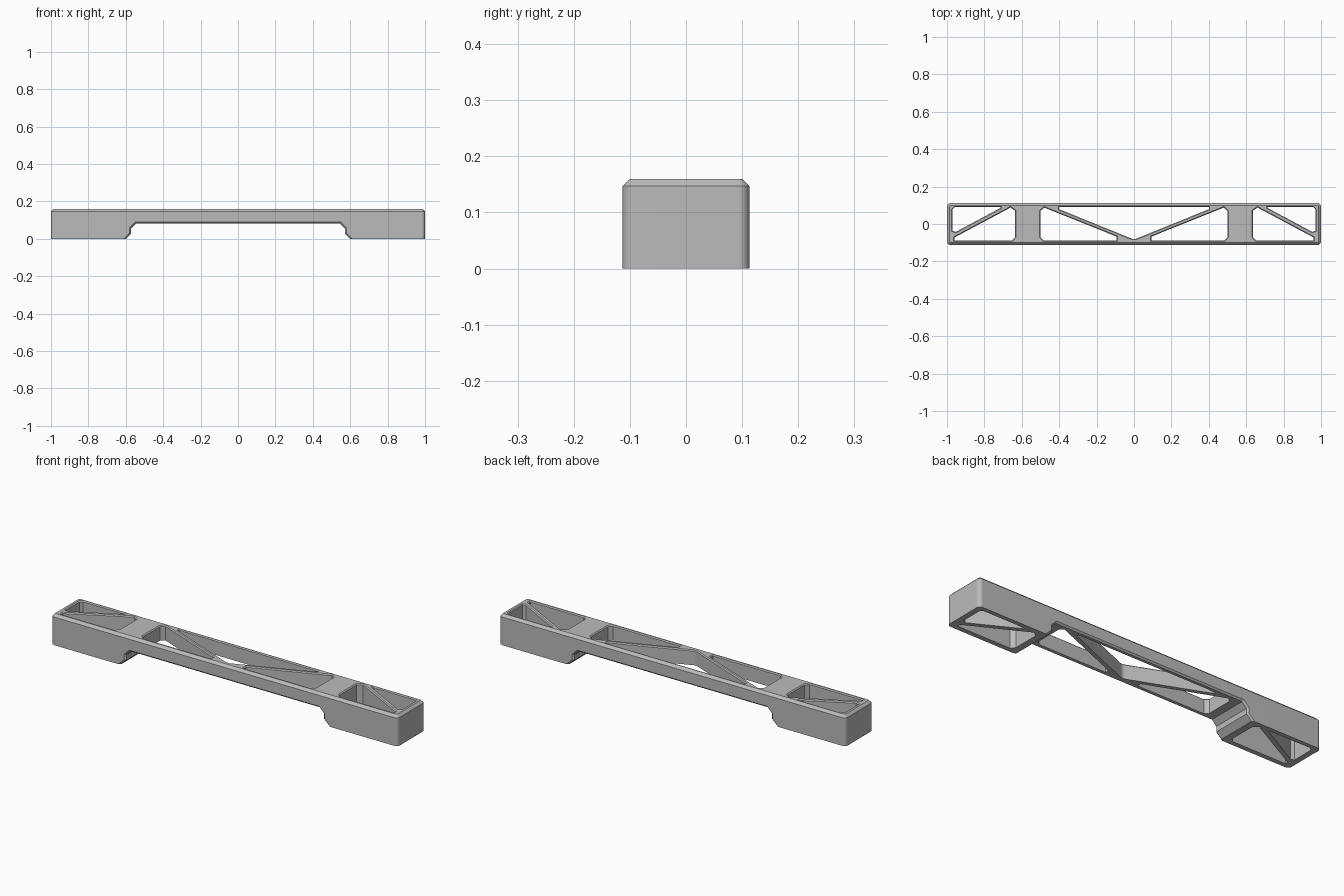
import bpy, bmesh, math
from mathutils import Vector

old = bpy.data.objects.get("Cube")
if old:
    bpy.data.objects.remove(old, do_unlink=True)

LENGTH, WIDTH, HEIGHT = 2.0, 0.226, 0.16
CHAMFER = 0.013      # outer top edge
RIM = 0.005          # pocket top edge

grey = bpy.data.materials.new("light grey")
grey.use_nodes = True
grey.diffuse_color = (0.5, 0.5, 0.5, 1)
bsdf = next(n for n in grey.node_tree.nodes if n.type == 'BSDF_PRINCIPLED')
bsdf.inputs["Base Color"].default_value = grey.diffuse_color


def loft(name, rings):
    """Closed solid through rings of matching point counts."""
    bm = bmesh.new()
    loops = [[bm.verts.new(p) for p in ring] for ring in rings]
    n = len(loops[0])
    for a, b in zip(loops, loops[1:]):
        for i in range(n):
            j = (i + 1) % n
            bm.faces.new((a[i], a[j], b[j], b[i]))
    bm.faces.new(loops[0][::-1])
    bm.faces.new(loops[-1])
    bmesh.ops.recalc_face_normals(bm, faces=bm.faces)
    mesh = bpy.data.meshes.new(name)
    bm.to_mesh(mesh)
    bm.free()
    mesh.materials.append(grey)
    obj = bpy.data.objects.new(name, mesh)
    bpy.context.collection.objects.link(obj)
    return obj


def offset(points, d):
    """Grow a counter-clockwise outline by d with mitred corners."""
    result = []
    for i, p in enumerate(points):
        p = Vector(p)
        a = (p - Vector(points[i - 1])).normalized()
        b = (Vector(points[(i + 1) % len(points)]) - p).normalized()
        na, nb = Vector((a.y, -a.x)), Vector((b.y, -b.x))
        result.append(p + (na + nb) * d / (1 + na.dot(nb)))
    return result


def rounded_rect(inset, radius, z, steps=6):
    ring = []
    for k, (sx, sy) in enumerate([(1, 1), (-1, 1), (-1, -1), (1, -1)]):
        cx = sx * (LENGTH / 2 - inset - radius)
        cy = sy * (WIDTH / 2 - inset - radius)
        for s in range(steps + 1):
            t = math.pi / 2 * (k + s / steps)
            ring.append((cx + radius * math.cos(t), cy + radius * math.sin(t), z))
    return ring


def pocket(points):
    """Vertical cutter that flares at the top edge."""
    levels = [(-0.1, 0), (HEIGHT - RIM, 0), (HEIGHT + 0.01, RIM + 0.01)]
    return loft("pocket_cutter",
                [[(p[0], p[1], z) for p in offset(points, d)] for z, d in levels])


def mirrored(points):
    return [(-x, y) for x, y in reversed(points)]


# Solid bar with rounded ends and a chamfered top
body = loft("truss_bar", [rounded_rect(0, 0.02, 0),
                          rounded_rect(0, 0.02, HEIGHT - CHAMFER),
                          rounded_rect(CHAMFER, 0.007, HEIGHT)])

# Arch under the span, flared at the front and back edges
half = [(0.62, -0.02), (0.60, 0), (0.571, 0.028), (0.571, 0.056), (0.545, 0.082)]
arch = half + mirrored(half)
EDGE = WIDTH / 2
cutters = [loft("arch_cutter", [[(p[0], y, p[1]) for p in offset(arch, d)]
                                for y, d in [(-EDGE - 0.01, 0.018), (-EDGE + 0.008, 0),
                                             (EDGE - 0.008, 0), (EDGE + 0.01, 0.018)]])]

# Triangular pockets leave the diagonal braces between them
end_low = [(0.635, -0.068), (0.652, -0.088), (0.96, -0.088), (0.96, -0.072),
           (0.66, 0.088), (0.635, 0.07)]
end_high = [(0.97, -0.036), (0.97, 0.078), (0.957, 0.091), (0.714, 0.091),
            (0.714, 0.086), (0.953, -0.042)]
mid_low = [(0.094, -0.088), (0.483, -0.088), (0.5, -0.07), (0.5, 0.07),
           (0.48, 0.088), (0.094, -0.067)]
v_half = [(0.01, -0.079), (0.4, 0.079), (0.4, 0.091)]
for outline in (end_low, end_high, mid_low):
    cutters += [pocket(outline), pocket(mirrored(outline))]
cutters.append(pocket(v_half + mirrored(v_half)))

# Cut everything out of the bar
bpy.ops.object.select_all(action='DESELECT')
bpy.context.view_layer.objects.active = body
body.select_set(True)
for cutter in cutters:
    mod = body.modifiers.new("cut", 'BOOLEAN')
    mod.operation = 'DIFFERENCE'
    mod.solver = 'EXACT'
    mod.object = cutter
    bpy.ops.object.modifier_apply(modifier=mod.name)
    bpy.data.objects.remove(cutter, do_unlink=True)

# Smooth round corners, crisp chamfers
bpy.ops.object.shade_smooth_by_angle(angle=math.radians(25))
weighted = body.modifiers.new("weighted_normals", 'WEIGHTED_NORMAL')
weighted.keep_sharp = True
